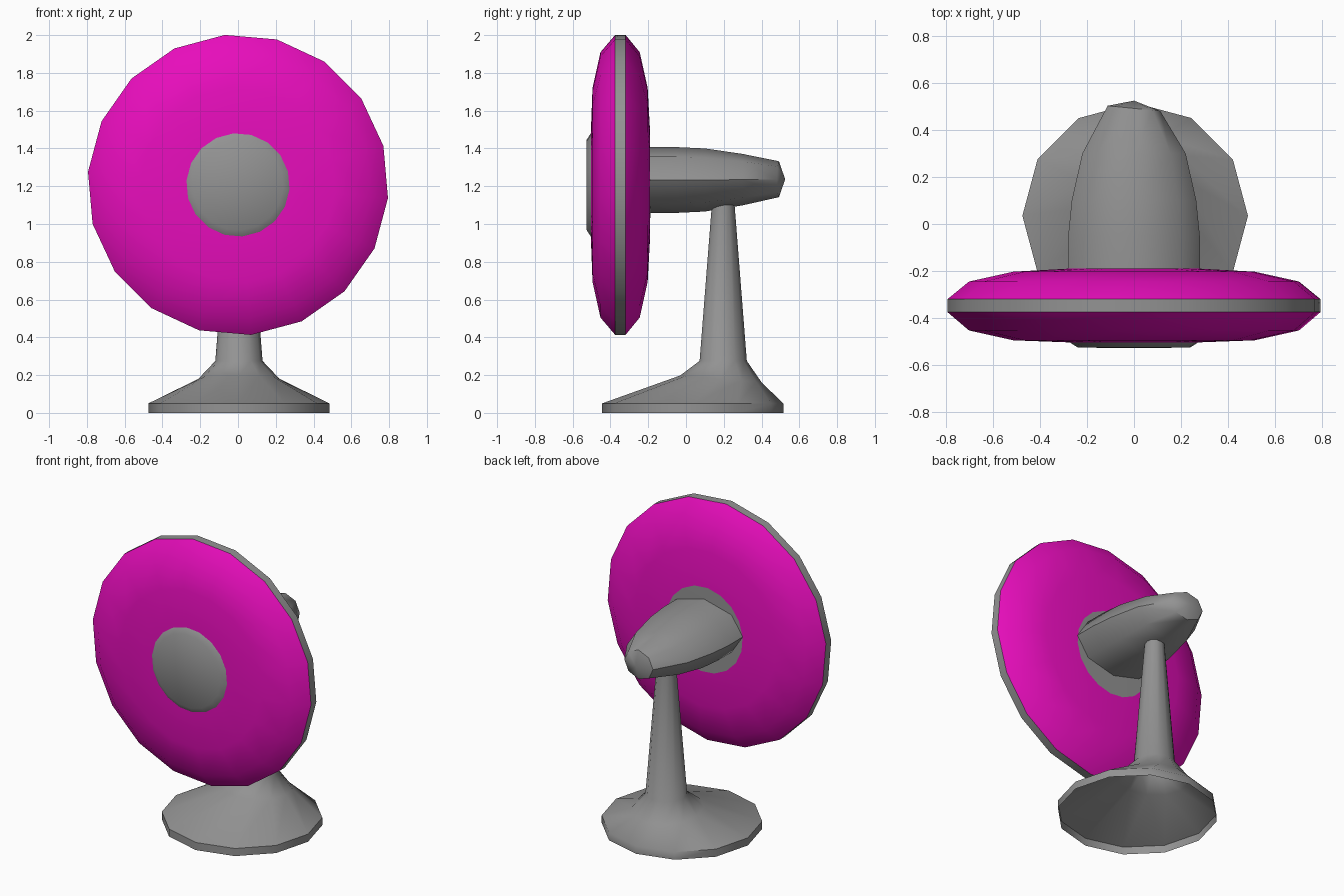
import bpy
import bmesh
import math

if "Cube" in bpy.data.objects:
    bpy.data.objects.remove(bpy.data.objects["Cube"], do_unlink=True)


def material(name, rgb):
    mat = bpy.data.materials.new(name)
    mat.use_nodes = True
    mat.diffuse_color = (*rgb, 1)
    mat.node_tree.nodes["Principled BSDF"].inputs["Base Color"].default_value = (*rgb, 1)
    return mat


GREY = material("grey plastic", (0.29, 0.29, 0.29))
MAGENTA = material("magenta plastic", (0.80, 0.004, 0.50))


def loft(name, rings, mat, angle=35, closed_end=False):
    """Skin a list of equal-length point rings; closed_end caps the last ring."""
    bm = bmesh.new()
    loops = [[bm.verts.new(p) for p in ring] for ring in rings]
    n = len(loops[0])
    for a, b in zip(loops, loops[1:]):
        for i in range(n):
            j = (i + 1) % n
            bm.faces.new((a[i], a[j], b[j], b[i]))
    if closed_end:
        bm.faces.new(loops[-1])
    bmesh.ops.remove_doubles(bm, verts=bm.verts, dist=1e-5)
    bmesh.ops.dissolve_degenerate(bm, edges=bm.edges, dist=1e-5)
    mesh = bpy.data.meshes.new(name)
    bm.to_mesh(mesh)
    bm.free()
    mesh.materials.append(mat)
    obj = bpy.data.objects.new(name, mesh)
    bpy.context.collection.objects.link(obj)
    bpy.ops.object.select_all(action="DESELECT")
    obj.select_set(True)
    bpy.context.view_layer.objects.active = obj
    bpy.ops.object.shade_smooth_by_angle(angle=math.radians(angle))
    return obj


def upright_ring(y, rx, rz, cz, sides, start, skew=0.0):
    """Ellipse facing along y, going clockwise from the front (outward towards +y)."""
    pts = []
    for i in range(sides):
        a = math.radians(start) - math.tau * i / sides
        x = rx * math.cos(a)
        pts.append((x, y + skew * x, cz + rz * math.sin(a)))
    return pts


def flat_ring(cy, z, r, tilt=0.0, sides=12):
    """Circle facing along z; tilt lowers the back and raises the front."""
    pts = []
    for i in range(sides):
        a = math.tau * i / sides
        y = r * math.sin(a)
        pts.append((0.005 + r * math.cos(a), cy + y, z - tilt * y))
    return pts


def disc_part(name, profile, mat, angle=35):
    """Lathe (y, radius) pairs around the fan axle."""
    return loft(name, [upright_ring(y, r, r, 1.207, 18, 95) for y, r in profile], mat, angle)


# Fan head: two domed guards either side of a rim, with plates in the middle
disc_part("front_hub", [(-0.528, 0), (-0.526, 0.24), (-0.502, 0.277)], GREY, 60)
disc_part("front_guard", [(-0.505, 0.25), (-0.503, 0.30), (-0.495, 0.515),
                          (-0.453, 0.705), (-0.375, 0.797)], MAGENTA)
disc_part("rim", [(-0.375, 0.797), (-0.32, 0.797)], GREY)
disc_part("rear_guard", [(-0.32, 0.797), (-0.245, 0.705), (-0.203, 0.515),
                         (-0.19, 0.28)], MAGENTA)
disc_part("rear_plate", [(-0.19, 0.28), (-0.188, 0)], GREY)

# Motor housing: (y, half width, half height, centre height, skew)
motor = [(-0.20, 0.280, 0.174, 1.233, 0), (-0.05, 0.280, 0.174, 1.233, 0),
         (0.10, 0.265, 0.167, 1.233, 0), (0.30, 0.220, 0.136, 1.235, 0),
         (0.492, 0.112, 0.095, 1.237, -0.1), (0.525, 0, 0, 1.237, 0)]
loft("motor_housing", [upright_ring(y, rx, rz, cz, 8, 90, s) for y, rx, rz, cz, s in motor],
     GREY, 50)

# Stand: open-bottomed foot sweeping up into the tapered neck
stand = [(0.035, 0.0, 0.48, 0), (0.035, 0.05, 0.48, 0), (0.185, 0.18, 0.215, 0.085),
         (0.197, 0.275, 0.125, 0), (0.197, 1.13, 0.058, 0)]
loft("stand", [flat_ring(cy, z, r, t) for cy, z, r, t in stand], GREY, 48, closed_end=True)
